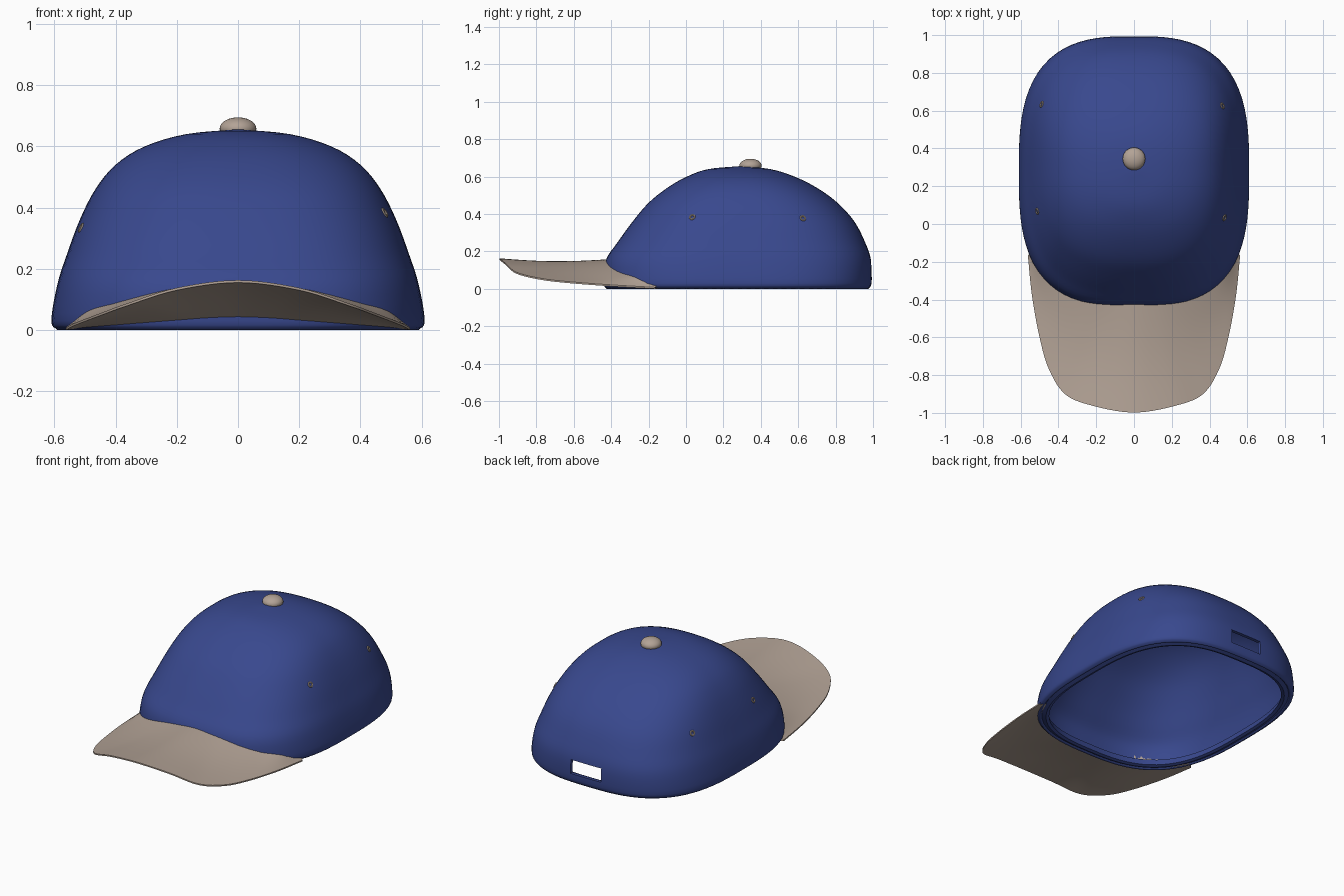
import bpy, bmesh, math
from mathutils import Vector
from mathutils.bvhtree import BVHTree

if "Cube" in bpy.data.objects:
    bpy.data.objects.remove(bpy.data.objects["Cube"])


def material(name, rgb):
    m = bpy.data.materials.new(name)
    m.diffuse_color = (*rgb, 1)
    m.use_nodes = True
    m.node_tree.nodes["Principled BSDF"].inputs["Base Color"].default_value = m.diffuse_color
    return m


BLUE = material("blue_cloth", (0.04, 0.065, 0.27))
BEIGE = material("beige_cloth", (0.45, 0.365, 0.305))


def spline(pts, steps):
    """Catmull-Rom through control tuples."""
    p = [Vector(q) for q in pts]
    p = [p[0] * 2 - p[1]] + p + [p[-1] * 2 - p[-2]]
    out = []
    for i in range(1, len(p) - 2):
        a, b, c, d = p[i - 1:i + 3]
        for s in range(steps):
            t = s / steps
            out.append(0.5 * (2 * b + (c - a) * t + (2 * a - 5 * b + 4 * c - d) * t * t
                              + (3 * b - a - 3 * c + d) * t ** 3))
    return out + [p[-2]]


def loft(name, rows, mat, close_rows=False, close_cols=False, angle=40):
    """Skin a grid of points into a smooth mesh object."""
    bm = bmesh.new()
    grid = [[bm.verts.new(p) for p in row] for row in rows]
    n, m = len(grid), len(grid[0])
    for i in range(n if close_rows else n - 1):
        for j in range(m if close_cols else m - 1):
            k, l = (i + 1) % n, (j + 1) % m
            bm.faces.new((grid[i][j], grid[i][l], grid[k][l], grid[k][j]))
    bmesh.ops.remove_doubles(bm, verts=bm.verts, dist=1e-5)
    bmesh.ops.recalc_face_normals(bm, faces=bm.faces)
    me = bpy.data.meshes.new(name)
    bm.to_mesh(me)
    bm.free()
    ob = bpy.data.objects.new(name, me)
    bpy.context.collection.objects.link(ob)
    return finish(ob, name, mat, angle)


def finish(ob, name, mat, angle=40):
    ob.name = name
    ob.data.materials.clear()
    ob.data.materials.append(mat)
    bpy.ops.object.select_all(action='DESELECT')
    ob.select_set(True)
    bpy.context.view_layer.objects.active = ob
    bpy.ops.object.shade_smooth_by_angle(angle=math.radians(angle))
    return ob


# Crown sections: height, front y, back y, half width, squareness
LEVELS = [(0, -.425, .975, .59, 2.9), (.03, -.44, .992, .61, 2.9), (.15, -.43, .99, .59, 2.9),
          (.25, -.365, .957, .558, 2.8), (.36, -.285, .90, .517, 2.7), (.46, -.20, .81, .466, 2.6),
          (.54, -.10, .70, .40, 2.5), (.60, .005, .58, .305, 2.4), (.64, .12, .45, .17, 2.2),
          (.656, .29, .29, 0, 2)]
SIDES = 96


def section_point(sec, a, inset=0.0):
    z, yf, yb, w, n = sec
    c, s = math.cos(a), math.sin(a)
    r = (abs(c) ** n + abs(s) ** n) ** (-1 / n)
    return Vector(((w - inset) * r * s, (yf + yb) / 2 - ((yb - yf) / 2 - inset) * r * c, z))


def section_at(z):
    for lo, hi in zip(LEVELS, LEVELS[1:]):
        if z <= hi[0]:
            return Vector(lo).lerp(Vector(hi), (z - lo[0]) / (hi[0] - lo[0]))


def ring(sec, inset=0.0):
    return [section_point(sec, 2 * math.pi * i / SIDES, inset) for i in range(SIDES)]


# Crown shell
crown = loft("crown", [ring(s) for s in spline(LEVELS, 4)], BLUE, close_cols=True)
tree = BVHTree.FromObject(crown, bpy.context.evaluated_depsgraph_get())

# Thickness and rear adjustment slot
bpy.ops.mesh.primitive_cube_add(size=1, location=(0, 1, .105))
cutter = bpy.context.object
cutter.name = "slot_cutter"
cutter.scale = (.21, .2, .085)
cutter.hide_render = True
bpy.context.view_layer.objects.active = crown
solid = crown.modifiers.new("thickness", 'SOLIDIFY')
solid.thickness, solid.offset = .02, -1
cut = crown.modifiers.new("slot", 'BOOLEAN')
cut.operation, cut.object, cut.solver = 'DIFFERENCE', cutter, 'EXACT'
for mod in ("thickness", "slot"):
    bpy.ops.object.modifier_apply(modifier=mod)
bpy.data.objects.remove(cutter)

# Inner sweatband around the opening
band = [(.012, .012), (.03, 0), (.05, .006), (.052, .045), (.015, .055)]
loft("sweatband", [ring(section_at(z), i) for i, z in band], BLUE,
     close_rows=True, close_cols=True)

# Brim: root follows the crown, outer edge is a curved outline
END = math.radians(56.5)
edge = [(0, -.998, .163), (.2, -.967, .138), (.36, -.905, .088), (.45, -.77, .055),
        (.5, -.6, .036), (.54, -.38, .02), (.562, -.165, .008)]
root_top = [.158, .152, .14, .118, .092, .07, .025]
root_low = [.04, .037, .03, .022, .014, .008, .004]


def mirrored(pts):
    return [(-x, y, z) for x, y, z in pts[:0:-1]] + list(pts)


def root(heights):
    last = len(heights) - 1
    return mirrored([tuple(section_point(section_at(z), END * i / last, .012))
                     for i, z in enumerate(heights)])


outer = spline(mirrored(edge), 6)
top_in, low_in = spline(root(root_top), 6), spline(root(root_low), 6)
STEPS = 12
rows = []
for o, t, b in zip(outer, top_in, low_in):
    span = min(1, (o - t).length / .55)
    top, low = [], []
    for k in range(STEPS + 1):
        v = k / STEPS
        sag = Vector((0, 0, .013 * span * math.sin(math.pi * v)))
        top.append(t.lerp(o, v) - sag)
        low.append(b.lerp(o - Vector((0, 0, .008)), v) + sag)
    rows.append(top + low[::-1])
loft("brim", rows, BEIGE, close_cols=True, angle=50)

# Top button
bpy.ops.mesh.primitive_uv_sphere_add(segments=32, ring_count=16, radius=1, location=(0, .345, .658))
bpy.context.object.scale = (.06, .06, .037)
finish(bpy.context.object, "top_button", BEIGE)

# Ventilation eyelets seated on the crown surface
for name, spot in (("eyelet_right_front", (.49, .03, .39)), ("eyelet_right_back", (.48, .63, .385)),
                   ("eyelet_left_front", (-.525, .065, .34)), ("eyelet_left_back", (-.505, .64, .345))):
    loc, normal, _, _ = tree.find_nearest(Vector(spot))
    bpy.ops.mesh.primitive_torus_add(major_radius=.013, minor_radius=.005, major_segments=20,
                                     minor_segments=8, location=loc,
                                     rotation=normal.to_track_quat('Z', 'Y').to_euler())
    finish(bpy.context.object, name, BEIGE)
